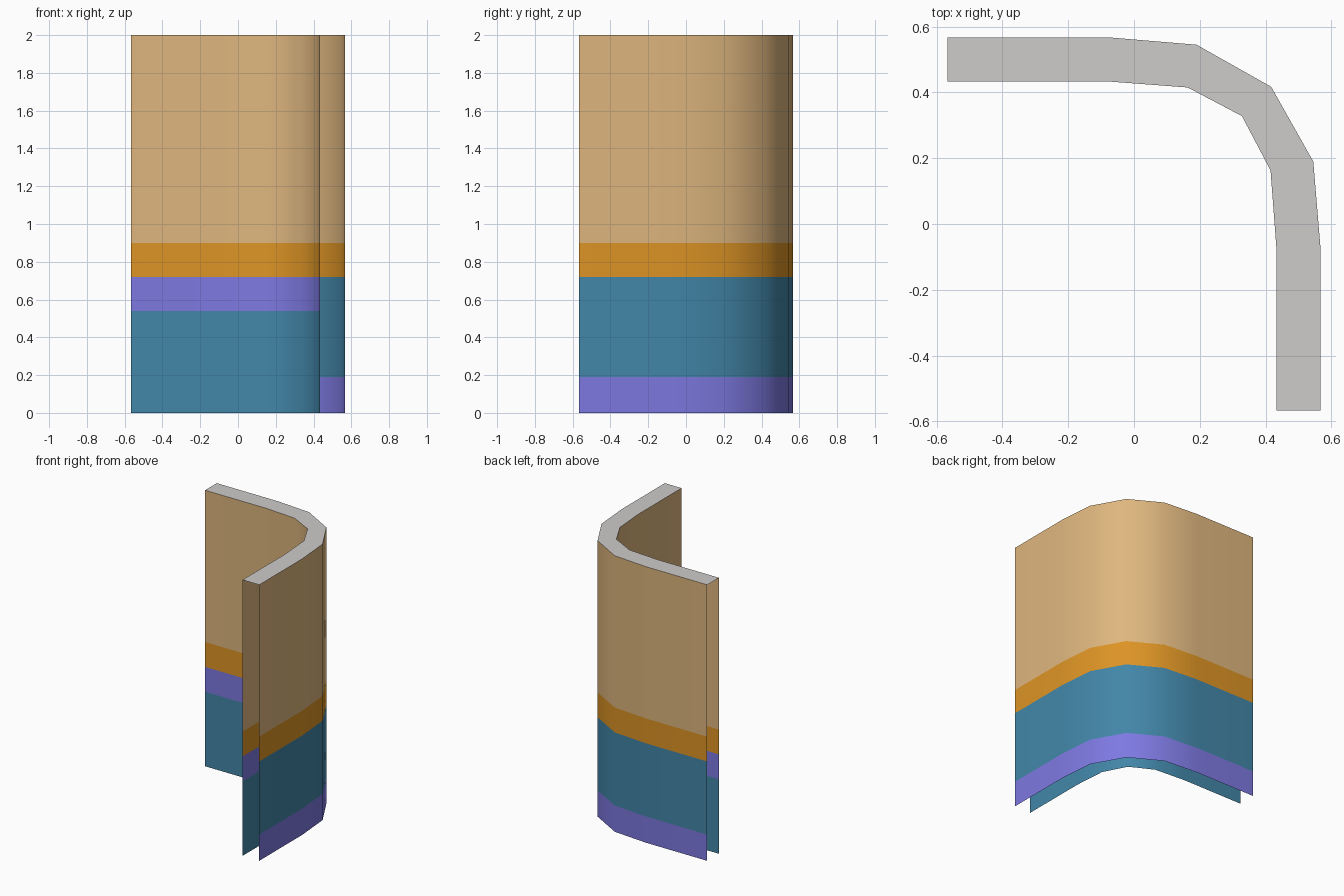
import bpy, bmesh

if "Cube" in bpy.data.objects:
    bpy.data.objects.remove(bpy.data.objects["Cube"])

def srgb(r, g, b):
    f = lambda c: c / 12.92 if c <= 0.04045 else ((c + 0.055) / 1.055) ** 2.4
    return (f(r / 255), f(g / 255), f(b / 255), 1)

def material(name, rgb):
    m = bpy.data.materials.new(name)
    m.diffuse_color = srgb(*rgb)
    m.use_nodes = True
    m.node_tree.nodes["Principled BSDF"].inputs["Base Color"].default_value = m.diffuse_color
    return m

tan = material("tan", (222, 182, 126))
orange = material("orange", (221, 148, 37))
teal = material("teal", (66, 134, 168))
purple = material("purple", (125, 121, 225))
grey = material("grey", (205, 204, 202))

def corner(half):
    # mirror half of the bend across the x = y diagonal
    return half + [(y, x) for x, y in reversed(half[:-1])]

outer = corner([(-0.567, 0.567), (-0.075, 0.567), (0.19, 0.545), (0.417, 0.417)])
inner = corner([(-0.567, 0.433), (-0.075, 0.433), (0.163, 0.415), (0.328, 0.328)])

def make(name, rows, mats, smooth):
    bm = bmesh.new()
    grid = [[bm.verts.new(p) for p in row] for row in rows]
    for k in range(len(grid) - 1):
        a, b = grid[k], grid[k + 1]
        for i in range(len(a) - 1):
            f = bm.faces.new((a[i], b[i], b[i + 1], a[i + 1]))
            f.material_index = k
            f.smooth = smooth
    me = bpy.data.meshes.new(name)
    bm.to_mesh(me)
    bm.free()
    for m in mats:
        me.materials.append(m)
    bpy.context.collection.objects.link(bpy.data.objects.new(name, me))

def wall(name, path, heights, mats, flip):
    p = path[::-1] if flip else path
    make(name, [[(x, y, z) for x, y in p] for z in heights], mats, True)

# curved wall skins, open at the ends and underneath
wall("outer_wall", outer, [0, 0.19, 0.72, 0.9, 2], [purple, teal, orange, tan], False)
wall("inner_wall", inner, [0, 0.54, 0.72, 0.9, 2], [teal, purple, orange, tan], True)

# flat top of the wall
make("top_cap", [[(x, y, 2) for x, y in outer], [(x, y, 2) for x, y in inner]],
     [grey], False)
for f in bpy.data.objects["top_cap"].data.polygons:
    if f.normal.z < 0:
        f.flip()
